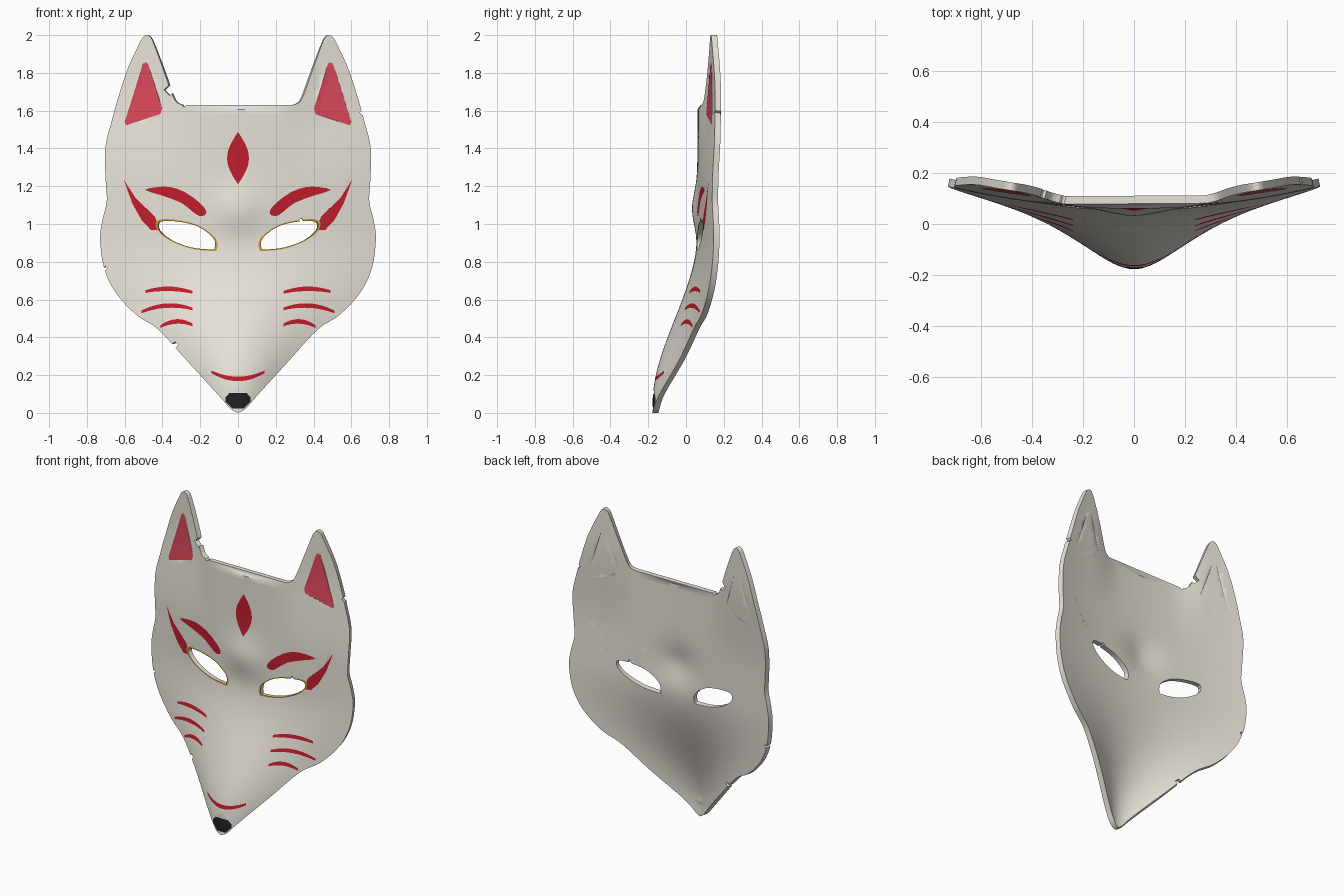
import bpy
from mathutils import Vector
from mathutils.geometry import delaunay_2d_cdt, interpolate_bezier
from math import exp, sin, pi

if "Cube" in bpy.data.objects:
    bpy.data.objects.remove(bpy.data.objects["Cube"])

THICK = 0.032


def material(name, rgb):
    m = bpy.data.materials.new(name)
    m.diffuse_color = (*rgb, 1)
    m.use_nodes = True
    m.node_tree.nodes["Principled BSDF"].inputs["Base Color"].default_value = m.diffuse_color
    return m


MATS = [material("ivory", (0.80, 0.76, 0.69)),
        material("crimson", (0.53, 0.013, 0.026)),
        material("ear_red", (0.70, 0.065, 0.10)),
        material("gold", (0.58, 0.32, 0.03)),
        material("black", (0.015, 0.015, 0.015))]


def step(a, b, v):
    t = min(1, max(0, (v - a) / (b - a)))
    return t * t * (3 - 2 * t)


def depth(x, z):
    """Front surface: curved plate, snout, brow bump, ears leaning back."""
    y = 0.06 + 0.163 * x * x
    y -= 0.237 * (1 - step(0.05, 0.95, z)) * exp(-(x / (0.24 + 0.4 * z)) ** 2)
    y -= 0.028 * exp(-(x / 0.13) ** 2 - ((z - 1.08) / 0.12) ** 2)
    y += 0.033 * step(1.2, 1.8, z) * step(0.2, 0.45, abs(x))
    return y


def smooth(pts, n=4, closed=True):
    """Catmull-Rom curve through the points."""
    out, c = [], len(pts)
    for i in range(c if closed else c - 1):
        get = (lambda k: pts[k % c]) if closed else (lambda k: pts[min(max(k, 0), c - 1)])
        p0, p1, p2, p3 = (Vector((*get(i + k), 0)) for k in (-1, 0, 1, 2))
        seg = interpolate_bezier(p1, p1 + (p2 - p0) / 6, p2 - (p3 - p1) / 6, p2, n + 1)
        out += [(p.x, p.y) for p in seg[:-1]]
    return out if closed else out + [tuple(pts[-1])]


def mirror(poly):
    return [(-x, z) for x, z in reversed(poly)]


def stripe(a, mid, b, w):
    """Thin bowed brush stroke with narrowed ends."""
    top, low = [], []
    for i in range(13):
        t = i / 12
        x = a[0] * (1 - t) + b[0] * t
        z = a[1] * (1 - t) + b[1] * t + (mid - (a[1] + b[1]) / 2) * 4 * t * (1 - t)
        h = w * (0.3 + 0.2 * sin(pi * t))
        top.append((x, z + h))
        low.append((x, z - h))
    return low + top[::-1]


def inside(p, poly):
    x, z = p
    hit = False
    px, pz = poly[-1]
    for qx, qz in poly:
        if (qz > z) != (pz > z) and x < (px - qx) * (z - qz) / (pz - qz) + qx:
            hit = not hit
        px, pz = qx, qz
    return hit


# Mask outline (right half, chin to forehead), mirrored
half = smooth([(0, 0.0), (0.04, 0.022), (0.10, 0.09), (0.26, 0.265), (0.42, 0.44), (0.54, 0.52),
               (0.65, 0.64), (0.71, 0.77), (0.73, 0.92), (0.718, 1.02), (0.695, 1.12),
               (0.70, 1.22), (0.703, 1.4), (0.67, 1.54), (0.64, 1.65), (0.585, 1.82),
               (0.52, 1.96), (0.50, 1.992), (0.48, 2.0), (0.46, 1.985), (0.44, 1.94),
               (0.40, 1.83), (0.35, 1.69), (0.325, 1.645), (0.29, 1.63)], 4, False)
outline = half + mirror(half)[:-1]

# Eye openings with a painted rim
rim = smooth([(0.112, 0.865), (0.12, 0.925), (0.21, 0.993), (0.33, 1.022), (0.425, 1.02),
              (0.428, 0.97), (0.36, 0.913), (0.25, 0.87), (0.14, 0.857)], 3)
eye = [(0.27 + (x - 0.27) * 0.925, 0.94 + (z - 0.94) * 0.9) for x, z in rim]

# Painted marks on the right side
ear = [(0.475, 1.845), (0.485, 1.857), (0.502, 1.85), (0.60, 1.54), (0.592, 1.522),
       (0.41, 1.583), (0.402, 1.61)]
brow = smooth([(0.167, 1.065), (0.20, 1.11), (0.28, 1.168), (0.36, 1.196), (0.43, 1.195),
               (0.492, 1.18), (0.40, 1.15), (0.30, 1.112), (0.24, 1.065), (0.205, 1.043),
               (0.18, 1.045)], 2)
wing = [(0.605, 1.235), (0.54, 1.135), (0.44, 1.04), (0.42, 0.985), (0.43, 0.967),
        (0.46, 0.967), (0.51, 1.02), (0.56, 1.11)]
whiskers = [stripe((0.24, 0.638), 0.657, (0.49, 0.642), 0.024),
            stripe((0.24, 0.55), 0.568, (0.51, 0.535), 0.024),
            stripe((0.24, 0.465), 0.484, (0.41, 0.457), 0.024)]

# Centre marks
lens = [(0.058 * sin(pi * i / 12), 1.21 + 0.277 * i / 12) for i in range(13)]
lens += mirror(lens)[1:-1]
mouth = stripe((-0.14, 0.217), 0.18, (0.14, 0.217), 0.024)
nose = [(0.03, 0.022), (0.066, 0.06), (0.066, 0.082), (0.045, 0.106)]
nose += mirror(nose)

# Small chips along the edges
chips = [[(x + r, z), (x, z + r), (x - r, z), (x, z - r)] for x, z, r in
         ((-0.362, 1.71, 0.03), (-0.335, 0.36, 0.018), (-0.703, 0.765, 0.012),
          (0.658, 1.59, 0.014), (0.335, 1.02, 0.012), (-0.285, 1.63, 0.012))]

holes = [eye, mirror(eye)] + chips
paint = []
for poly, m in [(rim, 3), (ear, 2), (brow, 1), (wing, 1)] + [(w, 1) for w in whiskers]:
    paint += [(poly, m), (mirror(poly), m)]
paint += [(lens, 1), (mouth, 1), (nose, 4)]

# Flat triangulation: all outlines as constraints plus a filling grid
points, edges = [], []
for poly in [outline] + holes + [p for p, _ in paint]:
    s, n = len(points), len(poly)
    points += [Vector(p) for p in poly]
    edges += [(s + i, s + (i + 1) % n) for i in range(n)]
for i in range(-26, 27):
    for j in range(72):
        p = (i * 0.028 + 0.0031, j * 0.028 + 0.0113)
        if inside(p, outline):
            points.append(Vector(p))
flat, _, tris, *_ = delaunay_2d_cdt(points, edges, [], 0, 1e-5)

# Front and back shells
count = len(flat)
front, back = [], []
for x, z in flat:
    y, e = depth(x, z), 1e-3
    n = Vector(((depth(x + e, z) - depth(x - e, z)) / (2 * e), -1,
                (depth(x, z + e) - depth(x, z - e)) / (2 * e))).normalized()
    front.append(Vector((x, y, z)))
    back.append(front[-1] - n * THICK)

faces, mats, rim_edges = [], [], set()
for tri in tris:
    c = sum((flat[i] for i in tri), Vector((0, 0))) / 3
    if not inside(c, outline) or any(inside(c, h) for h in holes):
        continue
    a, b, d = tri
    if (flat[b] - flat[a]).cross(flat[d] - flat[a]) < 0:
        b, d = d, b
    faces += [(a, b, d), (d + count, b + count, a + count)]
    mats += [next((m for poly, m in paint if inside(c, poly)), 0), 0]
    for u, v in ((a, b), (b, d), (d, a)):
        if (v, u) in rim_edges:
            rim_edges.remove((v, u))
        else:
            rim_edges.add((u, v))

# Edge walls around the outline and eyes
for u, v in rim_edges:
    faces.append((v, u, u + count, v + count))
    mats.append(0)

used = sorted({i for f in faces for i in f})
index = {old: new for new, old in enumerate(used)}
verts = front + back
mesh = bpy.data.meshes.new("fox_mask")
mesh.from_pydata([verts[i] for i in used], [], [[index[i] for i in f] for f in faces])
for m in MATS:
    mesh.materials.append(m)
mesh.polygons.foreach_set("material_index", mats)
mesh.update()
mask = bpy.data.objects.new("fox_mask", mesh)
bpy.context.collection.objects.link(mask)
bpy.context.view_layer.objects.active = mask
mask.select_set(True)
bpy.ops.object.shade_smooth_by_angle(angle=0.6)
